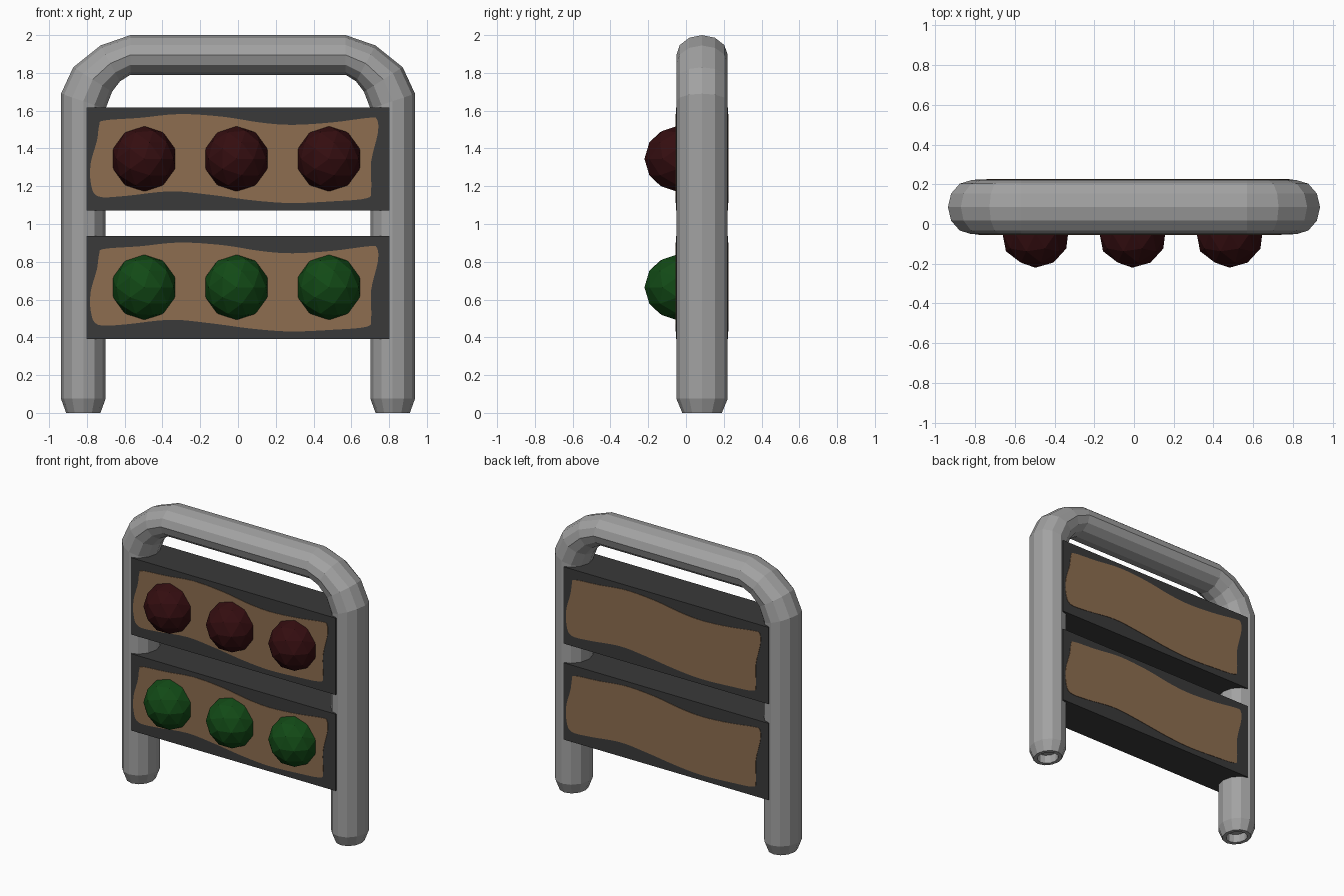
import bpy, bmesh, math
from mathutils import Matrix, Vector

if "Cube" in bpy.data.objects:
    bpy.data.objects.remove(bpy.data.objects["Cube"])


def material(name, rgb):
    m = bpy.data.materials.new(name)
    m.diffuse_color = (*rgb, 1)
    m.use_nodes = True
    m.node_tree.nodes["Principled BSDF"].inputs["Base Color"].default_value = m.diffuse_color
    return m


GREY = material("grey_metal", (0.36, 0.36, 0.36))
DARK = material("dark_panel", (0.042, 0.042, 0.042))
WOOD = material("brown_patch", (0.27, 0.155, 0.08))
RED = material("dark_red", (0.034, 0.004, 0.005))
GREEN = material("dark_green", (0.006, 0.068, 0.008))

YC = 0.085          # depth centre of frame and panels
HALF = 0.138        # half thickness of the panels
STEP = 0.68         # height between the two panels


def finish(bm, name, mat):
    bmesh.ops.recalc_face_normals(bm, faces=bm.faces)
    me = bpy.data.meshes.new(name)
    bm.to_mesh(me)
    bm.free()
    me.materials.append(mat)
    ob = bpy.data.objects.new(name, me)
    bpy.context.collection.objects.link(ob)
    return ob


# Bent tube frame: each ring is (outer x, outer z, inner x, inner z, depth radius)
def leg_ring(scale, z):
    return (0.819 + 0.118 * scale, z, 0.819 - 0.118 * scale, z, 0.136 * scale)


half = [
    leg_ring(0.56, 0.06), leg_ring(0.56, 0.0),      # recessed hole in the foot
    leg_ring(0.77, 0.0), leg_ring(1.0, 0.075),      # tapered foot
    (0.937, 1.69, 0.701, 1.61, 0.136),
    (0.872, 1.83, 0.667, 1.70, 0.136),
    (0.728, 1.945, 0.625, 1.755, 0.136),
    (0.57, 2.0, 0.57, 1.79, 0.136),
]
rings = half + [(-a, b, -c, d, r) for a, b, c, d, r in reversed(half)]
SIDES = 12
bm = bmesh.new()
loops = []
for ox, oz, ix, iz, r in rings:
    mid = Vector(((ox + ix) / 2, YC, (oz + iz) / 2))
    arm = Vector(((ox - ix) / 2, 0, (oz - iz) / 2))
    loop = []
    for k in range(SIDES):
        a = 2 * math.pi * k / SIDES
        loop.append(bm.verts.new(mid + arm * math.cos(a) + Vector((0, r * math.sin(a), 0))))
    loops.append(loop)
for p, q in zip(loops, loops[1:]):
    for k in range(SIDES):
        n = (k + 1) % SIDES
        bm.faces.new((p[k], p[n], q[n], q[k]))
bm.faces.new(loops[0])
bm.faces.new(loops[-1])
finish(bm, "tube_frame", GREY)

# Wavy patch outline (x, z) on the lower panel
OUTLINE = [(-0.71, 0.868), (-0.52, 0.882), (-0.31, 0.902), (-0.08, 0.888),
           (0.12, 0.857), (0.29, 0.845), (0.50, 0.858), (0.69, 0.882),
           (0.735, 0.875), (0.74, 0.80), (0.705, 0.65), (0.705, 0.50),
           (0.68, 0.456), (0.50, 0.44), (0.28, 0.431), (0.08, 0.445),
           (-0.15, 0.475), (-0.36, 0.493), (-0.60, 0.468), (-0.74, 0.466),
           (-0.778, 0.53), (-0.78, 0.64), (-0.747, 0.76), (-0.735, 0.84)]


def smooth_closed(pts, steps=4):
    """Closed Catmull-Rom curve through the points."""
    out, n = [], len(pts)
    for i in range(n):
        a, b, c, d = (Vector(pts[(i + j) % n]) for j in (-1, 0, 1, 2))
        for s in range(steps):
            t = s / steps
            out.append(0.5 * (2 * b + (c - a) * t + (2 * a - 5 * b + 4 * c - d) * t * t
                              + (3 * b - a - 3 * c + d) * t ** 3))
    return out


def patch(name, dz, side):
    # side -1 is the front; side 1 is the back, turned half round
    bm = bmesh.new()
    y = YC + side * (HALF - 0.001)
    face = bm.faces.new([bm.verts.new((-side * p.x, y, p.y + dz)) for p in smooth_closed(OUTLINE)])
    ext = bmesh.ops.extrude_face_region(bm, geom=[face])
    verts = [g for g in ext["geom"] if isinstance(g, bmesh.types.BMVert)]
    bmesh.ops.translate(bm, verts=verts, vec=(0, side * 0.004, 0))
    finish(bm, name, WOOD)


# Two panels with patches on both faces and three faceted balls in front
for row, dz, mat in (("lower", 0.0, GREEN), ("upper", STEP, RED)):
    bm = bmesh.new()
    bmesh.ops.create_cube(bm, size=1, matrix=Matrix.Translation((0, YC, 0.664 + dz))
                          @ Matrix.Diagonal((1.604, 2 * HALF, 0.544, 1)))
    finish(bm, row + "_panel", DARK)
    patch(row + "_front_patch", dz, -1)
    patch(row + "_back_patch", dz, 1)
    for i, x in enumerate((-0.497, -0.008, 0.481)):
        bm = bmesh.new()
        bmesh.ops.create_icosphere(bm, subdivisions=2, radius=0.174,
                                   matrix=Matrix.Translation((x, -0.046, 0.665 + dz))
                                   @ Matrix.Rotation(math.pi / 2, 4, 'X'))
        finish(bm, f"{row}_ball_{i + 1}", mat)
